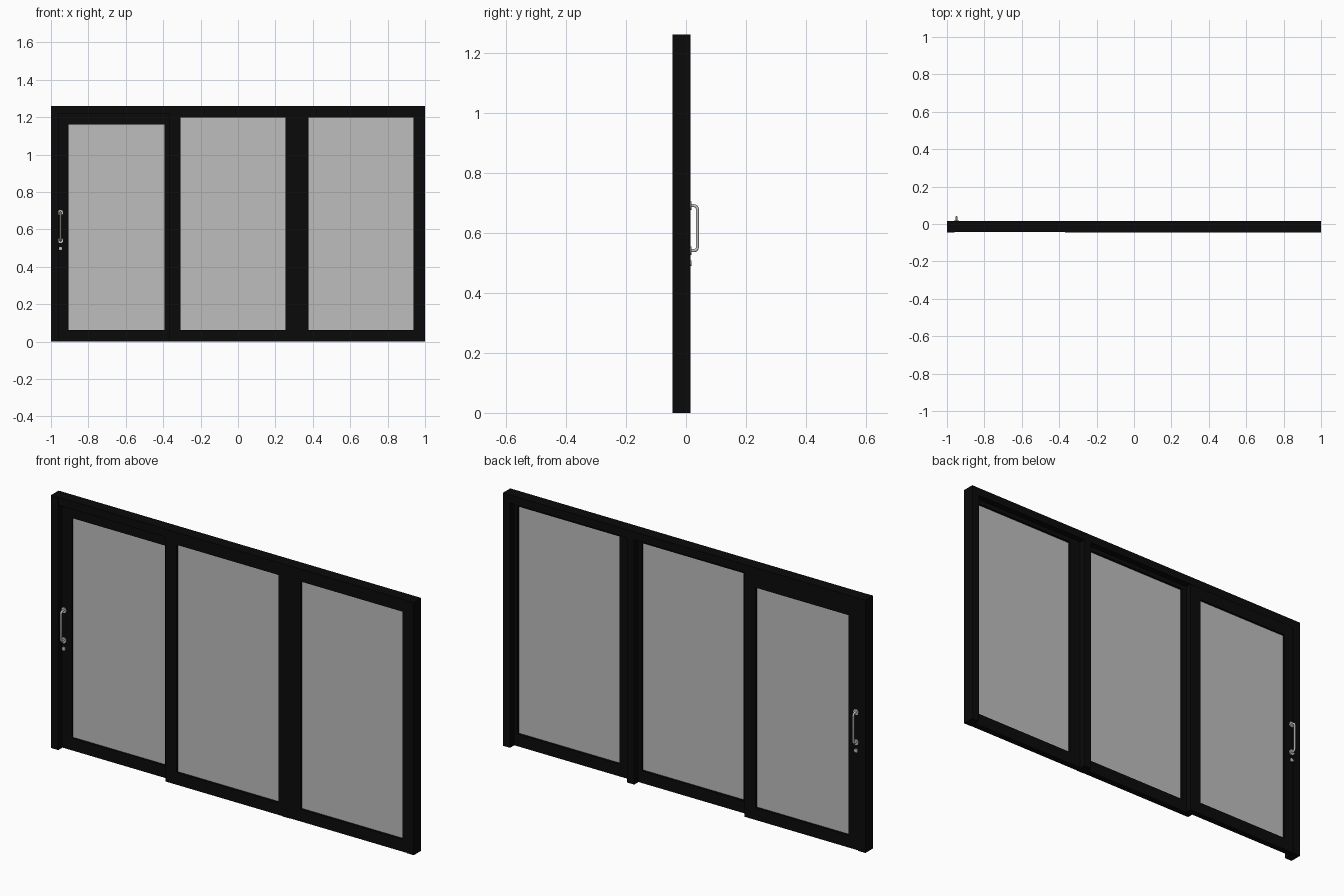
import bpy, bmesh, math
from mathutils import Vector

if "Cube" in bpy.data.objects:
    bpy.data.objects.remove(bpy.data.objects["Cube"])


def material(name, c):
    m = bpy.data.materials.new(name)
    m.diffuse_color = (*c, 1)
    m.use_nodes = True
    m.node_tree.nodes["Principled BSDF"].inputs["Base Color"].default_value = m.diffuse_color
    return m


BLACK = material("black_frame", (0.003, 0.003, 0.003))
GLASS = material("grey_glass", (0.51, 0.51, 0.51))
STEEL = material("brushed_steel", (0.55, 0.53, 0.51))

Y0, YM, Y1 = -0.045, -0.015, 0.015   # front, middle and back of the frame
H = 1.26


def finish(name, bm, mat, smooth=False):
    me = bpy.data.meshes.new(name)
    bmesh.ops.recalc_face_normals(bm, faces=bm.faces)
    bm.to_mesh(me)
    bm.free()
    me.materials.append(mat)
    ob = bpy.data.objects.new(name, me)
    bpy.context.collection.objects.link(ob)
    if smooth:
        bpy.ops.object.select_all(action='DESELECT')
        ob.select_set(True)
        bpy.context.view_layer.objects.active = ob
        bpy.ops.object.shade_smooth_by_angle(angle=math.radians(40))
    return ob


def add_box(bm, x, y, z):
    lo, hi = Vector((x[0], y[0], z[0])), Vector((x[1], y[1], z[1]))
    vs = bmesh.ops.create_cube(bm, size=1)["verts"]
    for v in vs:
        v.co = (lo + hi) / 2 + v.co * (hi - lo)


def box(name, x, y, z, mat=BLACK):
    bm = bmesh.new()
    add_box(bm, x, y, z)
    return finish(name, bm, mat)


def panel(name, x, y, z, w=0.061):
    """Four-sided frame with a thin pane in its middle."""
    bm = bmesh.new()
    add_box(bm, (x[0], x[0] + w), y, z)
    add_box(bm, (x[1] - w, x[1]), y, z)
    inner = (x[0] + w, x[1] - w)
    add_box(bm, inner, y, (z[0], z[0] + w))
    add_box(bm, inner, y, (z[1] - w, z[1]))
    finish(name + "_frame", bm, BLACK)
    c = (y[0] + y[1]) / 2
    box(name + "_glass", inner, (c - 0.004, c + 0.004), (z[0] + w, z[1] - w), GLASS)


# Outer frame: jambs, header and rear mullion
box("left_jamb", (-1, -0.96), (Y0, Y1), (0, H))
box("right_jamb", (0.96, 1), (Y0 + 0.001, Y1), (0, H))
box("header", (-0.96, 0.96), (Y0 + 0.001, Y1), (H - 0.04, H))
box("mullion", (0.275, 0.315), (Y0 + 0.001, Y1), (0, H - 0.04))

# Sliding door at the back, two fixed panels at the front
panel("sliding_door", (-0.967, -0.332), (YM, Y1 - 0.001), (0.002, H - 0.039))
panel("middle_panel", (-0.368, 0.315), (Y0, YM), (0.002, H - 0.001))
panel("right_panel", (0.316, 0.9995), (Y0, YM), (0.002, H - 0.001))


def disc(bm, x, y, z, r, depth):
    vs = bmesh.ops.create_cone(bm, cap_ends=True, segments=20, radius1=r,
                               radius2=r, depth=depth)["verts"]
    for v in vs:
        a, b, c = v.co
        v.co = (x + a, y + c, z + b)


def handle(name, face, d):
    """Pull bar with rounded corners, two rosettes and a lock cylinder."""
    x, zb, zt, reach, r = -0.949, 0.54, 0.69, 0.024, 0.012
    path = [(face, zb)]
    for zc, a0 in ((zb + r, -90), (zt - r, 0)):
        for i in range(6):
            a = math.radians(a0 + 18 * i)
            path.append((face + d * (reach - r + r * math.cos(a)), zc + r * math.sin(a)))
    path.append((face, zt))
    cu = bpy.data.curves.new(name, 'CURVE')
    cu.dimensions = '3D'
    cu.bevel_depth = 0.0052
    cu.bevel_resolution = 3
    sp = cu.splines.new('POLY')
    sp.points.add(len(path) - 1)
    for p, (y, z) in zip(sp.points, path):
        p.co = (x, y, z, 1)
        p.radius = 1
    cu.materials.append(STEEL)
    sp.use_smooth = True
    bpy.context.collection.objects.link(bpy.data.objects.new(name, cu))
    bm = bmesh.new()
    for z in (zb, zt):
        disc(bm, x, face + d * 0.002, z, 0.014, 0.005)
    disc(bm, x, face + d * 0.002, 0.498, 0.009, 0.005)
    finish(name + "_rosettes", bm, STEEL, True)


handle("back_handle", Y1 - 0.001, 1)
handle("front_handle", YM, -1)
